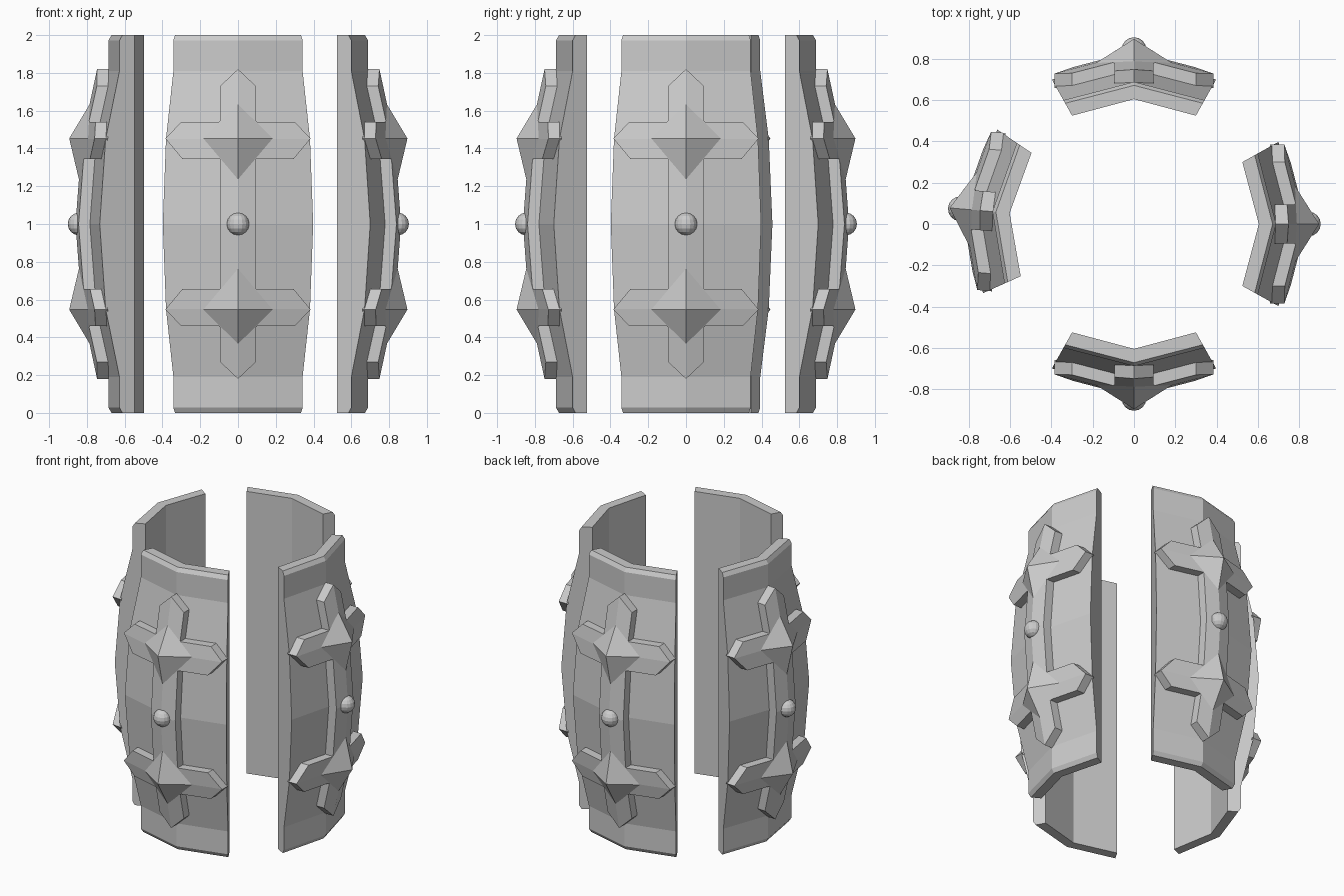
import bpy, bmesh
from math import radians
from mathutils import Vector

if "Cube" in bpy.data.objects:
    bpy.data.objects.remove(bpy.data.objects["Cube"])

SLOPE = 0.26          # how fast the chevron falls away from its ridge
# (height, radius at the outer side edge)
PROFILE = [(0, .585), (.028, .60), (.19, .60), (.55, .67), (1, .70),
           (1.45, .67), (1.81, .60), (1.972, .60), (2, .585)]


def half_width(e):
    return .30 + (e - .525) * .56


def edge_radius(z):
    for (z0, e0), (z1, e1) in zip(PROFILE, PROFILE[1:]):
        if z <= z1:
            return e0 + (e1 - e0) * (z - z0) / (z1 - z0)
    return PROFILE[-1][1]


def surface(x, z):
    """Outer radius of the panel at a sideways offset and a height."""
    e = edge_radius(z)
    return e + SLOPE * (half_width(e) - abs(x))


def finish(bm, name, angle):
    bmesh.ops.recalc_face_normals(bm, faces=bm.faces)
    me = bpy.data.meshes.new(name)
    bm.to_mesh(me)
    bm.free()
    ob = bpy.data.objects.new(name, me)
    ob.rotation_euler.z = radians(angle)
    bpy.context.collection.objects.link(ob)
    return ob


def panel(angle):
    # chevron section lofted up a bulging profile, flat inside
    bm = bmesh.new()
    rings = []
    for z, e in PROFILE:
        h = half_width(e)
        pts = [(-.30, .525), (0, .605), (.30, .525),
               (h, e), (0, e + SLOPE * h), (-h, e)]
        rings.append([bm.verts.new((x, -r, z)) for x, r in pts])
    for a, b in zip(rings, rings[1:]):
        for i in range(6):
            j = (i + 1) % 6
            bm.faces.new((a[i], a[j], b[j], b[i]))
    for r in (rings[0], rings[-1]):
        bm.faces.new((r[0], r[1], r[4], r[5]))
        bm.faces.new((r[1], r[2], r[3], r[4]))
    finish(bm, "curved_panel", angle)


def double_cross(angle):
    # flat outline (mirrored), cut along the panel's creases and wrapped on it
    bm = bmesh.new()
    q = [(0, .82), (.095, .73), (.095, .54), (.30, .54), (.385, .453),
         (.295, .345), (.095, .345)]
    right = [(x, 1 + z) for x, z in q] + [(x, 1 - z) for x, z in reversed(q)]
    outline = right + [(-x, z) for x, z in reversed(right[1:-1])]
    bm.faces.new([bm.verts.new((x, 0, z)) for x, z in outline])
    cuts = [((0, 0, 0), (1, 0, 0))]
    cuts += [((0, 0, z), (0, 0, 1)) for z in (.345 + 1, .655, .54 + 1, .46, .55, 1, 1.45)]
    for co, no in cuts:
        bmesh.ops.bisect_plane(bm, geom=bm.verts[:] + bm.edges[:] + bm.faces[:],
                               dist=1e-5, plane_co=co, plane_no=no)
    ext = bmesh.ops.extrude_face_region(bm, geom=bm.faces[:], use_keep_orig=True)
    top = {v for v in ext["geom"] if isinstance(v, bmesh.types.BMVert)}
    for v in bm.verts:
        v.co.y = -surface(v.co.x, v.co.z) - (.06 if v in top else -.01)
    finish(bm, "double_cross", angle)


def spike(angle, side):
    # four sided diamond stud over a cross centre
    bm = bmesh.new()
    base = [(0, .64), (.19, .453), (0, .23), (-.19, .453)]
    ring = []
    for x, dz in base:
        z = 1 + side * dz
        ring.append(bm.verts.new((x, -surface(x, z) - .058, z)))
    tip = bm.verts.new((0, -.897, 1 + side * .453))
    back = bm.verts.new((0, -.76, 1 + side * .453))
    for i in range(4):
        bm.faces.new((ring[i], ring[(i + 1) % 4], tip))
        bm.faces.new((ring[i], ring[(i + 1) % 4], back))
    finish(bm, "diamond_spike", angle)


def rivet(angle):
    bm = bmesh.new()
    bmesh.ops.create_uvsphere(bm, u_segments=16, v_segments=8, radius=.06)
    bmesh.ops.translate(bm, verts=bm.verts, vec=Vector((0, -.845, 1)))
    finish(bm, "round_rivet", angle)


# front, right, back and the slightly turned left panel
for angle in (0, 90, 180, 265):
    panel(angle)
    double_cross(angle)
    spike(angle, 1)
    spike(angle, -1)
    rivet(angle)
